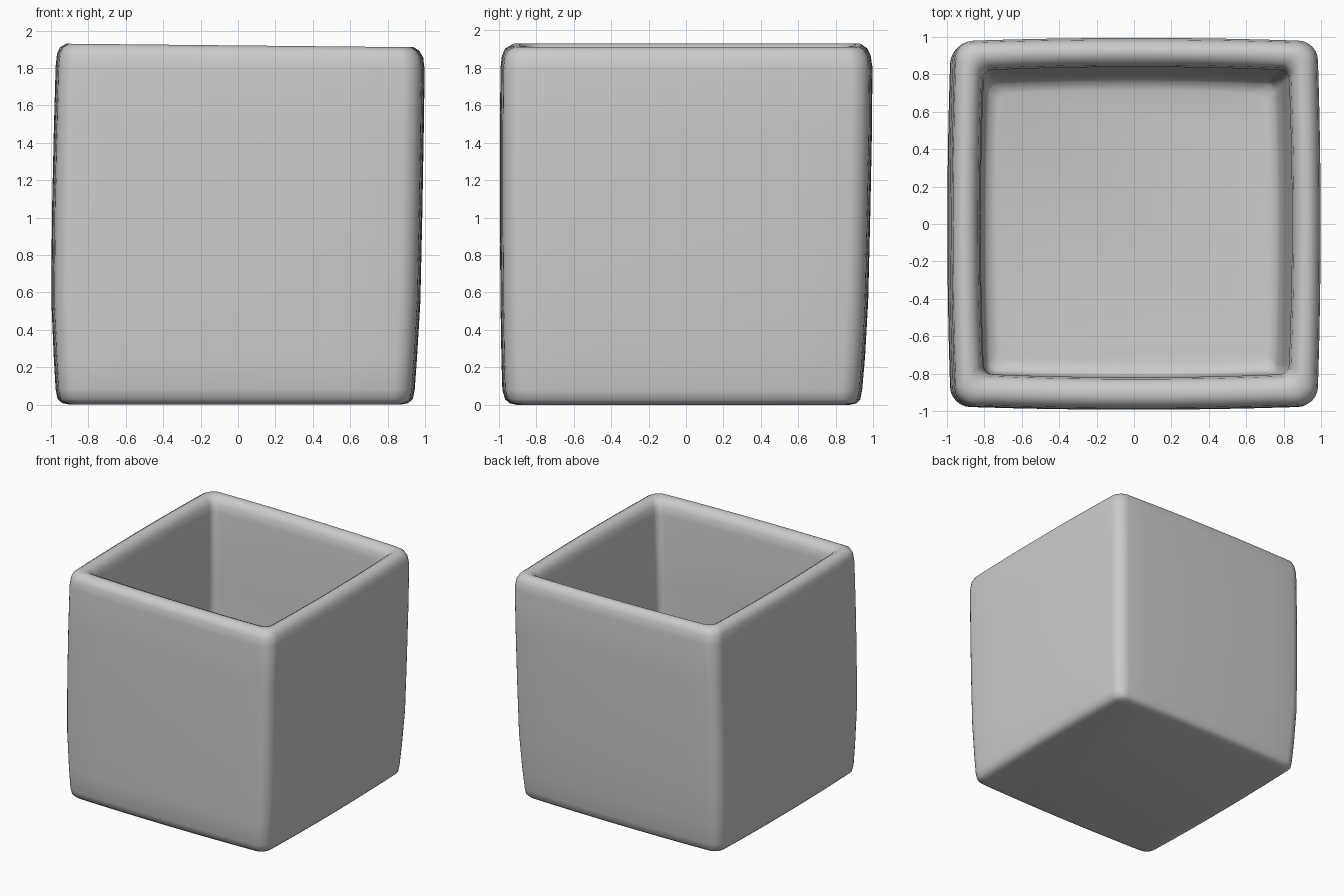
import bpy, bmesh
from math import sin, cos, pi

SIDE, ARC = 8, 6   # segments per straight side and per corner


def ring(bm, x0, x1, y0, y1, z, r, bulge=0.018):
    """Rounded rectangle with gently bowed sides, slightly lower on the right."""
    cx, cy, hx, hy = (x0 + x1) / 2, (y0 + y1) / 2, (x1 - x0) / 2, (y1 - y0) / 2
    corners = [(hx - r, hy - r), (r - hx, hy - r), (r - hx, r - hy), (hx - r, r - hy)]
    pts = []
    for k, (px, py) in enumerate(corners):
        for i in range(ARC + 1):
            a = (k + i / ARC) * pi / 2
            pts.append((px + r * cos(a), py + r * sin(a)))
        qx, qy = corners[(k + 1) % 4]
        a = (k + 1) * pi / 2
        ax, ay = pts[-1]
        bx, by = qx + r * cos(a), qy + r * sin(a)
        for i in range(1, SIDE):
            t = i / SIDE
            pts.append((ax + (bx - ax) * t, ay + (by - ay) * t))
    verts = []
    for x, y in pts:
        u, v = x / hx, y / hy
        verts.append(bm.verts.new((cx + x - bulge * u * v * v,
                                   cy + y - bulge * v * u * u,
                                   z - 0.01 * x * z / 1.92)))
    return verts


# Cross-sections: x min, x max, y min, y max, height, corner radius
sections = [
    # underside and outer walls
    (-0.90, 0.87, -0.90, 0.87, 0.00, 0.06),
    (-0.94, 0.91, -0.94, 0.91, 0.008, 0.08),
    (-0.965, 0.935, -0.965, 0.93, 0.03, 0.09),
    (-0.975, 0.945, -0.98, 0.94, 0.08, 0.10),
    (-0.985, 0.957, -0.985, 0.955, 0.25, 0.10),
    (-0.998, 0.975, -0.99, 0.972, 0.55, 0.10),
    (-0.995, 0.985, -0.993, 0.983, 1.00, 0.10),
    (-0.985, 0.993, -0.993, 0.992, 1.45, 0.10),
    (-0.975, 0.998, -0.99, 0.995, 1.80, 0.10),
    # rounded rim
    (-0.968, 0.99, -0.982, 0.985, 1.865, 0.10),
    (-0.952, 0.97, -0.965, 0.968, 1.90, 0.09),
    (-0.92, 0.94, -0.93, 0.94, 1.92, 0.08),
    (-0.885, 0.905, -0.89, 0.905, 1.92, 0.07),
    (-0.855, 0.875, -0.85, 0.87, 1.90, 0.06),
    (-0.835, 0.855, -0.83, 0.85, 1.865, 0.05),
    (-0.825, 0.845, -0.82, 0.84, 1.80, 0.05),
    # inner walls and floor
    (-0.82, 0.83, -0.82, 0.83, 1.20, 0.05),
    (-0.82, 0.81, -0.82, 0.81, 0.60, 0.05),
    (-0.81, 0.78, -0.815, 0.785, 0.24, 0.05),
    (-0.79, 0.76, -0.795, 0.765, 0.195, 0.05),
    (-0.74, 0.71, -0.745, 0.715, 0.18, 0.05),
]

# Planter: one closed loft running up the outside and down the inside
bm = bmesh.new()
rings = [ring(bm, *s) for s in sections]
n = len(rings[0])
for a, b in zip(rings, rings[1:]):
    for i in range(n):
        j = (i + 1) % n
        bm.faces.new((a[i], a[j], b[j], b[i]))
bm.faces.new(rings[0][::-1])
bm.faces.new(rings[-1])
bmesh.ops.recalc_face_normals(bm, faces=bm.faces)
for f in bm.faces:
    f.smooth = True

mesh = bpy.data.meshes.new("square_planter")
bm.to_mesh(mesh)
bm.free()
planter = bpy.data.objects.new("square_planter", mesh)
bpy.context.collection.objects.link(planter)
